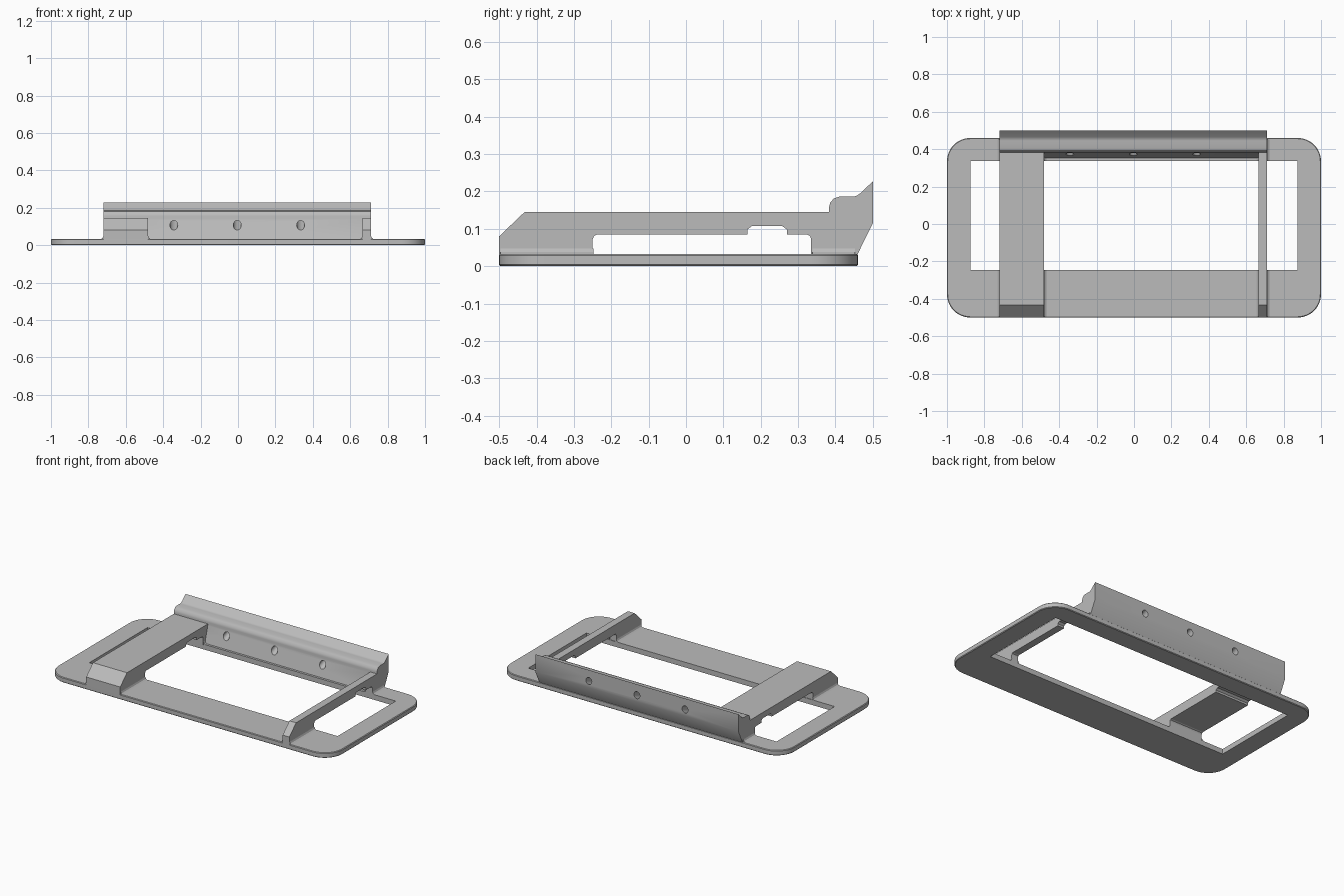
import bpy, bmesh, math
from mathutils import Vector

if "Cube" in bpy.data.objects:
    bpy.data.objects.remove(bpy.data.objects["Cube"])

grey = bpy.data.materials.new("light_grey")
grey.diffuse_color = (0.5, 0.5, 0.5, 1)
grey.use_nodes = True
grey.node_tree.nodes["Principled BSDF"].inputs["Base Color"].default_value = grey.diffuse_color

PLATE = 0.033                      # plate thickness
ARCHES = {"wide_bridge": (-0.72, -0.48), "narrow_bridge": (0.665, 0.712)}


def prism(name, profile, lo, hi, axis):
    """Extrude a 2D profile: axis 'x' takes (y, z), 'y' takes (x, z), 'z' takes (x, y)."""
    place = {"x": lambda a, b, t: (t, a, b),
             "y": lambda a, b, t: (a, t, b),
             "z": lambda a, b, t: (a, b, t)}[axis]
    bm = bmesh.new()
    face = bm.faces.new([bm.verts.new(place(a, b, lo)) for a, b in profile])
    ext = bmesh.ops.extrude_face_region(bm, geom=[face])
    moved = [v for v in ext["geom"] if isinstance(v, bmesh.types.BMVert)]
    bmesh.ops.translate(bm, verts=moved, vec=Vector(place(0, 0, hi - lo)))
    bmesh.ops.recalc_face_normals(bm, faces=bm.faces)
    mesh = bpy.data.meshes.new(name)
    bm.to_mesh(mesh)
    bm.free()
    ob = bpy.data.objects.new(name, mesh)
    bpy.context.collection.objects.link(ob)
    mesh.materials.append(grey)
    return ob


def activate(ob):
    bpy.ops.object.select_all(action='DESELECT')
    ob.select_set(True)
    bpy.context.view_layer.objects.active = ob


def cut(ob, cutter):
    activate(ob)
    m = ob.modifiers.new("cut", 'BOOLEAN')
    m.operation, m.solver, m.object = 'DIFFERENCE', 'EXACT', cutter
    bpy.ops.object.modifier_apply(modifier=m.name)
    bpy.data.objects.remove(cutter)


def smooth(ob):
    activate(ob)
    bpy.ops.object.shade_smooth_by_angle(angle=math.radians(30))


# Base plate: rounded outline with softened rims
R = 0.125
outline = []
for cx, cy, start in ((1 - R, 0.46 - R, 0), (-1 + R, 0.46 - R, 90),
                      (-1 + R, -0.5 + R, 180), (1 - R, -0.5 + R, 270)):
    for i in range(13):
        a = math.radians(start + 7.5 * i)
        outline.append((cx + R * math.cos(a), cy + R * math.sin(a)))
plate = prism("base_plate", outline, 0, PLATE, "z")
activate(plate)
bev = plate.modifiers.new("rim", 'BEVEL')
bev.width, bev.segments = 0.004, 1
bev.limit_method, bev.angle_limit = 'ANGLE', math.radians(60)
bpy.ops.object.modifier_apply(modifier=bev.name)

# Large window through the plate
cut(plate, prism("window_cutter", [(-0.875, -0.247), (0.875, -0.247), (0.875, 0.338), (-0.875, 0.338)],
                 -0.1, 0.1, "z"))
smooth(plate)

# Bridges: chamfered front, open underside with a shallow notch
bridge = [(-0.5, 0.028), (-0.5, 0.08), (-0.432, 0.145), (0.4, 0.145), (0.4, 0.028),
          (0.335, 0.028), (0.335, 0.072), (0.332, 0.081), (0.323, 0.085),
          (0.27, 0.085), (0.27, 0.098), (0.257, 0.108), (0.177, 0.108), (0.164, 0.098),
          (0.164, 0.085), (-0.238, 0.085), (-0.246, 0.081), (-0.25, 0.072), (-0.25, 0.028)]
for name, (x0, x1) in ARCHES.items():
    prism(name, bridge, x0, x1, "x")
    # Small flares where the legs meet the plate
    for side, x, d in (("left", x0, -0.012), ("right", x1, 0.012)):
        tri = [(x, PLATE - 0.002), (x, PLATE + 0.015), (x + d * 0.35, PLATE + 0.005),
               (x + d, PLATE), (x + d, PLATE - 0.002)]
        prism(f"{name}_{side}_front_flare", tri, -0.496, -0.247, "y")
        prism(f"{name}_{side}_back_flare", tri, 0.338, 0.452, "y")

# Back rail: leaning front, rounded shoulder, upswept lip, undercut back
rail_profile = [(0.352, 0.03), (0.383, 0.142), (0.382, 0.155), (0.386, 0.17), (0.395, 0.181),
                (0.41, 0.186), (0.445, 0.186), (0.456, 0.188), (0.465, 0.194), (0.5, 0.227),
                (0.5, 0.115), (0.458, 0.03)]
rail = prism("back_rail", rail_profile, -0.72, 0.712, "x")

# Three inclined screw holes through the rail
for hx in (-0.343, -0.004, 0.335):
    bpy.ops.mesh.primitive_cylinder_add(vertices=24, radius=0.021, depth=0.4,
                                        location=(hx, 0.437, 0.132),
                                        rotation=(math.radians(90 + 22), 0, 0))
    hole = bpy.context.object
    hole.data.materials.append(grey)
    cut(rail, hole)
smooth(rail)
